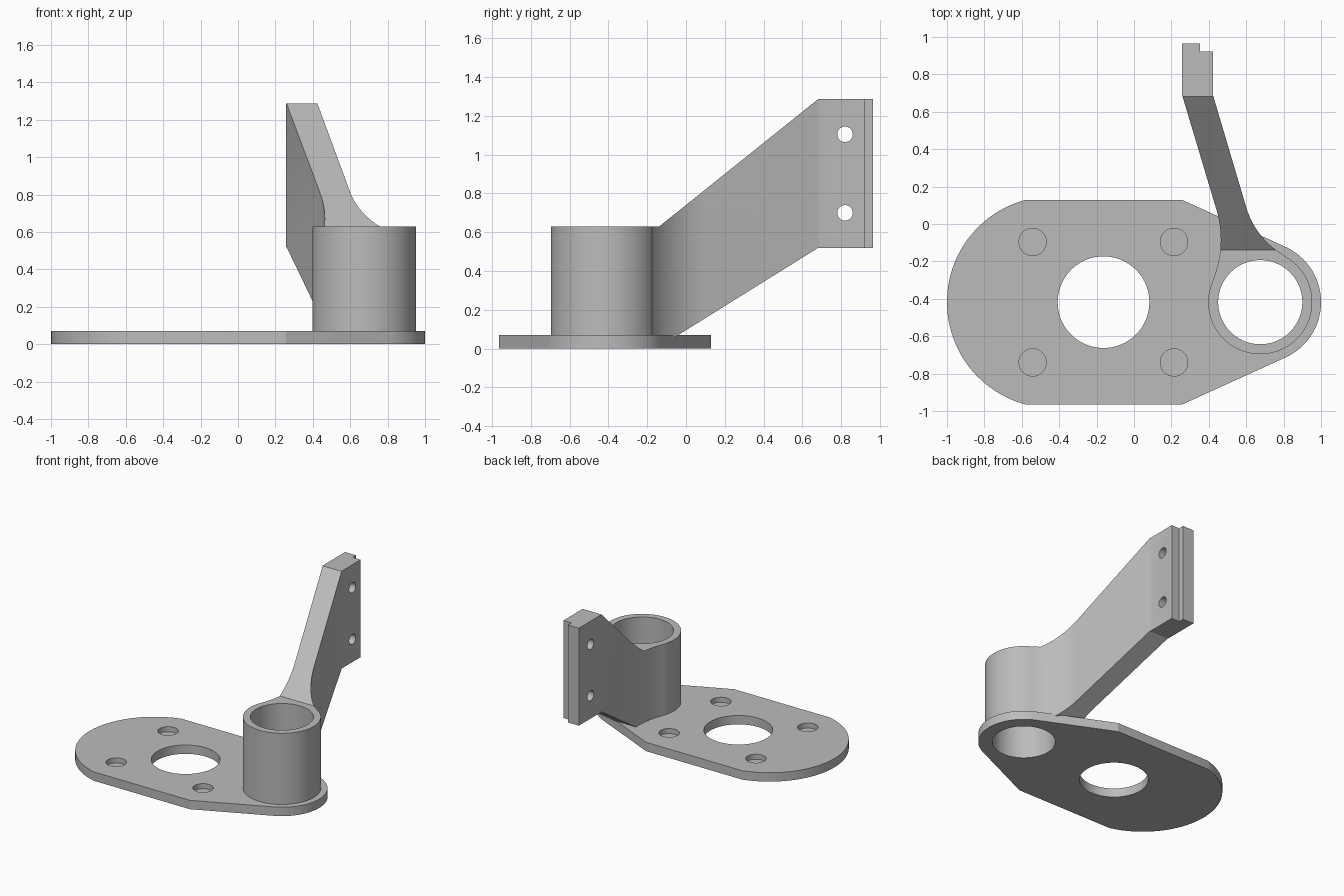
import bpy, bmesh, math
from mathutils import Vector

if "Cube" in bpy.data.objects:
    bpy.data.objects.remove(bpy.data.objects["Cube"])

grey = bpy.data.materials.new("plain grey")
grey.diffuse_color = (0.5, 0.5, 0.5, 1)
grey.use_nodes = True
grey.node_tree.nodes["Principled BSDF"].inputs["Base Color"].default_value = grey.diffuse_color


def prism(name, pts, lo, hi, axis="z"):
    """Extrude a closed 2D outline along z (points are x, y) or x (points are y, z)."""
    bm = bmesh.new()
    place = (lambda p: (p[0], p[1], lo)) if axis == "z" else (lambda p: (lo, p[0], p[1]))
    face = bm.faces.new([bm.verts.new(place(p)) for p in pts])
    moved = bmesh.ops.extrude_face_region(bm, geom=[face])["geom"]
    d = Vector((0, 0, hi - lo)) if axis == "z" else Vector((hi - lo, 0, 0))
    bmesh.ops.translate(bm, vec=d, verts=[v for v in moved if isinstance(v, bmesh.types.BMVert)])
    bmesh.ops.recalc_face_normals(bm, faces=bm.faces)
    mesh = bpy.data.meshes.new(name)
    bm.to_mesh(mesh)
    bm.free()
    mesh.materials.append(grey)
    ob = bpy.data.objects.new(name, mesh)
    bpy.context.collection.objects.link(ob)
    return ob


def arc(cx, cy, r, a0, a1, n):
    return [(cx + r * math.cos(math.radians(a0 + (a1 - a0) * i / n)),
             cy + r * math.sin(math.radians(a0 + (a1 - a0) * i / n))) for i in range(n + 1)]


def circle(cx, cy, r, n=96):
    return arc(cx, cy, r, 0, 360, n)[:-1]


def combine(target, tool, operation):
    """Apply a boolean and remove the tool object."""
    mod = target.modifiers.new("join", "BOOLEAN")
    mod.operation, mod.solver, mod.object = operation, "EXACT", tool
    bpy.context.view_layer.objects.active = target
    bpy.ops.object.modifier_apply(modifier=mod.name)
    bpy.data.objects.remove(tool, do_unlink=True)


YC = -0.418            # centre line of the plate
TX = 0.675             # tube centre

# base plate: wide rounded left end, tapering to the round right end
left = math.degrees(math.asin(0.547 / 0.566))
plate_outline = (arc(-0.434, YC, 0.566, 180 - left, 180 + left, 48)
                 + [(0.257, YC - 0.547)]
                 + arc(TX, YC, 0.325, -65, 65, 40)
                 + [(0.257, YC + 0.547)])
bracket = prism("bracket", plate_outline, 0, 0.07)
combine(bracket, prism("centre_hole", circle(-0.163, YC, 0.245), -0.1, 0.2), "DIFFERENCE")

# shallow blind holes
for x in (-0.542, 0.214):
    for side in (-1, 1):
        combine(bracket, prism("blind_hole", circle(x, YC + side * 0.322, 0.073, 48), 0.03, 0.2),
                "DIFFERENCE")

# arm: plan outline with fillets flowing out of the tube, clipped by its side profile
arm_outline = ([(TX, YC)]
               + arc(1.028, 0.218, 0.447, 240.9, 196.7, 16)
               + [(0.422, 0.69), (0.422, 0.922), (0.353, 0.922), (0.353, 0.965),
                  (0.257, 0.965), (0.257, 0.69)]
               + arc(-0.106, -0.084, 0.57, 16.7, -23, 16))
arm = prism("arm", arm_outline, 0.02, 1.4)
arm_side = [(-0.45, 0.04), (-0.088, 0.04), (0.682, 0.52), (1.0, 0.52), (1.0, 1.287),
            (0.682, 1.287), (-0.138, 0.63), (-0.45, 0.63)]
combine(arm, prism("side_profile", arm_side, -0.5, 1.5, "x"), "INTERSECT")
for z in (0.70, 1.105):
    combine(arm, prism("bolt_hole", circle(0.82, z, 0.04, 40), 0, 1, "x"), "DIFFERENCE")

# tube, merged with the arm and plate, then bored right through
combine(bracket, prism("tube", circle(TX, YC, 0.278), 0.03, 0.63), "UNION")
combine(bracket, arm, "UNION")
combine(bracket, prism("bore", circle(TX, YC, 0.225), -0.1, 1.0), "DIFFERENCE")

bpy.ops.object.select_all(action="DESELECT")
bracket.select_set(True)
bpy.context.view_layer.objects.active = bracket
bpy.ops.object.shade_smooth_by_angle(angle=math.radians(20))
